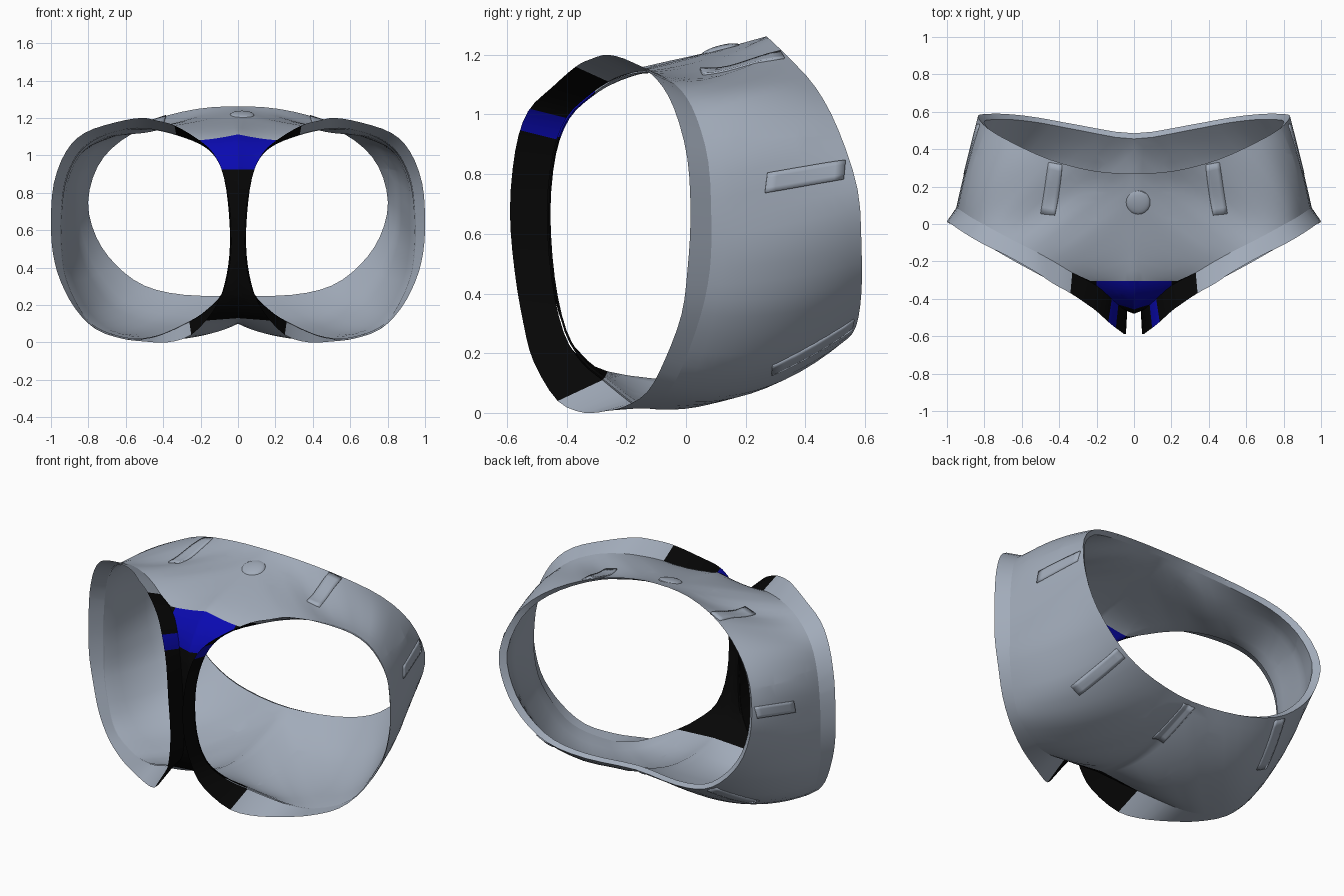
import bpy, bmesh, math
from mathutils import Vector
from mathutils.bvhtree import BVHTree

if "Cube" in bpy.data.objects:
    bpy.data.objects.remove(bpy.data.objects["Cube"])

SUB, ROWS = 3, 12


def material(name, col):
    m = bpy.data.materials.new(name)
    m.diffuse_color = (*col, 1)
    m.use_nodes = True
    m.node_tree.nodes["Principled BSDF"].inputs["Base Color"].default_value = m.diffuse_color
    return m


MATS = [material("cloth_grey", (0.36, 0.41, 0.49)),
        material("trim_black", (0.002, 0.002, 0.002)),
        material("panel_blue", (0.003, 0.003, 0.43))]

# Half outline: waist (side to front), centre seam through the crotch, waist (back to side)
SEAM = [(.835, .575, .75), (.78, .51, .95), (.65, .435, 1.09), (.45, .345, 1.19), (.22, .285, 1.248),
        (0, .27, 1.262), (0, .08, 1.21), (0, -.12, 1.165), (0, -.30, 1.115), (0, -.40, 1.03),
        (0, -.465, .90), (0, -.48, .68), (0, -.465, .45), (0, -.42, .28), (0, -.36, .19),
        (0, -.27, .13), (0, -.02, .10), (0, .22, .135), (0, .485, .235), (.30, .53, .24),
        (.52, .57, .29), (.68, .588, .405), (.79, .588, .56)]
# Fold where the leg cuff starts
FOLD = [(.95, .085, .64), (.93, .075, .84), (.87, .035, .99), (.78, -.015, 1.08), (.66, -.08, 1.13),
        (.54, -.14, 1.145), (.43, -.20, 1.135), (.33, -.26, 1.11), (.20, -.33, 1.06), (.12, -.40, .99),
        (.07, -.445, .87), (.04, -.465, .68), (.04, -.45, .45), (.08, -.41, .27), (.17, -.35, .17),
        (.26, -.28, .11), (.40, -.20, .045), (.50, -.16, .02), (.60, -.12, .02), (.75, -.06, .07),
        (.84, -.01, .16), (.92, .05, .33), (.945, .08, .48)]
# Free edge of the leg cuff
EDGE = [(1, .015, .65), (.985, .005, .85), (.92, -.04, 1.02), (.82, -.10, 1.12), (.66, -.18, 1.175),
        (.52, -.26, 1.2), (.43, -.32, 1.185), (.34, -.37, 1.16), (.22, -.45, 1.09), (.13, -.53, 1.01),
        (.075, -.572, .88), (.048, -.59, .68), (.045, -.575, .48), (.075, -.545, .30), (.13, -.51, .17),
        (.25, -.43, .04), (.38, -.34, 0), (.50, -.275, .005), (.62, -.21, .02), (.76, -.13, .07),
        (.87, -.07, .18), (.95, -.015, .33), (.99, .005, .48)]
# Fullness (x, z) at mid height, mostly at the seat
BULGE = {1: (.02, .01), 2: (.02, .02), 3: (.01, -.01), 4: (0, -.045), 5: (0, -.02),
         16: (0, -.035), 17: (0, -.045), 18: (0, -.07), 19: (0, -.08), 20: (.02, -.065),
         21: (.02, -.035), 22: (.01, -.01)}


def smooth_loop(pts):
    """Closed Catmull-Rom curve, with corners where it meets the mirror plane at the waist."""
    p, n, out = [Vector(q) for q in pts], len(pts), []
    for i in range(n):
        a, b, c, d = p[i - 1], p[i], p[(i + 1) % n], p[(i + 2) % n]
        if b.x == 0 and c.x > 0:
            a = Vector((-c.x, c.y, c.z))
        elif b.x > 0 and c.x == 0:
            d = Vector((-b.x, b.y, b.z))
        elif b.x == 0 and c.x == 0:
            a = 2 * b - c if a.x > 0 else a
            d = 2 * c - b if d.x > 0 else d
        for k in range(SUB):
            t = k / SUB
            v = 0.5 * (2 * b + (c - a) * t + (2 * a - 5 * b + 4 * c - d) * t * t
                       + (3 * b - a - 3 * c + d) * t ** 3)
            v.x, v.z = max(0, min(v.x, 1)), max(0, v.z)
            out.append(v)
    return out


def grid_bmesh(rows, closed=True):
    """Faces between rows; those beside the crotch start with the trim material."""
    bm = bmesh.new()
    vs = [[bm.verts.new(p) for p in r] for r in rows]
    n = len(rows[0])
    for r0, r1 in zip(vs, vs[1:]):
        for j in range(n if closed else n - 1):
            k = (j + 1) % n
            f = bm.faces.new((r0[j], r0[k], r1[k], r1[j]))
            f.material_index = int(closed and 7 * SUB <= j < 15 * SUB)
    return bm


def cut(bm, normal, value):
    """Split faces along the plane normal . p = value."""
    no = Vector(normal)
    bmesh.ops.bisect_plane(bm, geom=bm.verts[:] + bm.edges[:] + bm.faces[:],
                           plane_co=no * value / no.length_squared, plane_no=no, dist=1e-5)


def paint_crotch(bm):
    """Black crotch trim and blue front panel."""
    for normal, value in (((0, 1, 0), -.305), ((-.45, 1, 0), -.409), ((0, 0, 1), .925), ((1, 0, 0), .2)):
        cut(bm, normal, value)
    for f in bm.faces:
        c = f.calc_center_median()
        if f.material_index and c.z > .5:
            f.material_index = int(c.y < max(-.305, -.409 + .45 * c.x))
        if f.material_index and c.z > .925 and c.x < .2:
            f.material_index = 2


def finish(bm, name, mirror=True, angle=35, thick=0):
    bmesh.ops.recalc_face_normals(bm, faces=bm.faces[:])
    me = bpy.data.meshes.new(name)
    bm.to_mesh(me)
    bm.free()
    for m in MATS:
        me.materials.append(m)
    ob = bpy.data.objects.new(name, me)
    bpy.context.collection.objects.link(ob)
    if mirror:
        ob.modifiers.new("mirror", 'MIRROR').use_clip = True
    if thick:
        s = ob.modifiers.new("thickness", 'SOLIDIFY')
        s.thickness, s.offset = thick, 0
    bpy.ops.object.select_all(action='DESELECT')
    ob.select_set(True)
    bpy.context.view_layer.objects.active = ob
    bpy.ops.object.shade_smooth_by_angle(angle=math.radians(angle))
    return ob


seam, fold, edge = smooth_loop(SEAM), smooth_loop(FOLD), smooth_loop(EDGE)
n = len(seam)
bulge = []
for j in range(n):
    i, t = j // SUB, (j % SUB) / SUB
    t = t * t * (3 - 2 * t)
    b0, b1 = BULGE.get(i, (0, 0)), BULGE.get((i + 1) % len(SEAM), (0, 0))
    bulge.append(Vector((b0[0] * (1 - t) + b1[0] * t, 0, b0[1] * (1 - t) + b1[1] * t)))

# Main garment body
rows = []
for r in range(ROWS + 1):
    t = r / ROWS
    rows.append([a.lerp(f, t) + 4 * t * (1 - t) * b for a, f, b in zip(seam, fold, bulge)])
body = grid_bmesh(rows)
surface = BVHTree.FromBMesh(body)
paint_crotch(body)
finish(body, "body", angle=50)


# Turned-in hem around the waist
def inward(p):
    return Vector((p.x * .96, p.y - .03, .72 + (p.z - .72) * .97))


waist = [seam[j % n] for j in range(18 * SUB, n + 5 * SUB + 1)]
finish(grid_bmesh([waist, [inward(p) for p in waist]], closed=False), "waist_hem")

# Thin lining inside the body, meeting the hem at the waist and the fold at the legs
lining_rows = []
for r, row in enumerate(rows):
    t, new = r / ROWS, []
    for j, p in enumerate(row):
        to_core = Vector((p.x * .5, .2, .65)) - p
        step = to_core.normalized() * (.012 if r < ROWS else .004)
        if j <= 5 * SUB or j >= 18 * SUB:
            w = max(0, 1 - 3 * t)
            step = step.lerp(inward(seam[j]) - seam[j], w)
        q = p + step
        q.x = 0 if p.x < 1e-6 else max(q.x, 0)
        new.append(q)
    lining_rows.append(new)
lining = grid_bmesh(lining_rows)
paint_crotch(lining)
finish(lining, "lining", angle=50)

# Flared leg cuffs with a slanted blue band
cuff = grid_bmesh([fold, edge])
band = Vector((0, .25, 1))
cut(cuff, band, .808)
cut(cuff, band, .888)
for f in cuff.faces:
    if f.material_index and .808 < band.dot(f.calc_center_median()) < .888:
        f.material_index = 2
finish(cuff, "leg_cuff")


def snap(p, lift):
    co, no, _, _ = surface.find_nearest(p)
    if no.dot(co - Vector((co.x * .5, .2, .65))) < 0:
        no = -no
    if co.x < .005:
        no.x = 0
    return co + no * lift


def belt_loop(name, start, end, side):
    """Strip laid on the cloth from start to end; side gives its half width."""
    a, b, s = Vector(start), Vector(end), Vector(side)
    lo = 0 if a.x == 0 else -1
    rows = []
    for k in range(9):
        c = a.lerp(b, k / 8)
        row = [snap(c + s * (lo + (1 - lo) * w / 4), .012) for w in range(5)]
        if lo == 0:
            row[0].x = 0
        rows.append(row)
    finish(grid_bmesh(rows, closed=False), name, thick=.012)


belt_loop("front_belt_loop", (.46, .05, 1.14), (.415, .325, 1.185), (.04, .005, 0))
belt_loop("side_belt_loop", (.89, .265, .77), (.83, .53, .815), (0, .005, .034))
belt_loop("back_belt_loop", (.66, .29, .14), (.56, .555, .30), (.03, 0, .02))
belt_loop("centre_back_belt_loop", (0, .2, .12), (0, .46, .225), (.04, 0, 0))

# Round waist button
bm = bmesh.new()
bmesh.ops.create_uvsphere(bm, u_segments=20, v_segments=10, radius=.065)
for v in bm.verts:
    z = max(v.co.z, 0) * .25
    v.co = Vector((v.co.x + .022, v.co.y + .115, z + 1.216 + .25 * v.co.y))
finish(bm, "button", mirror=False)
